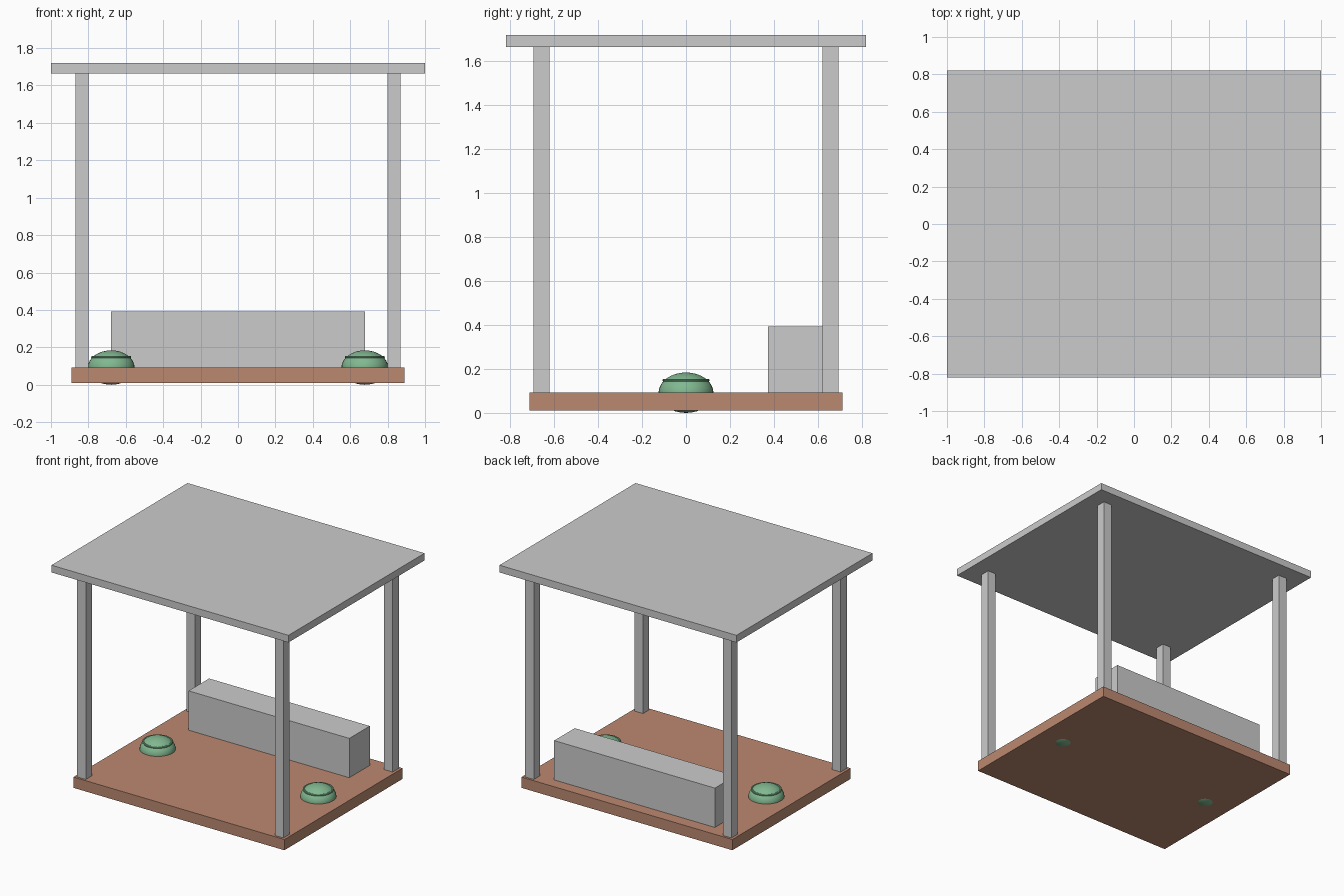
import bpy
from math import radians

if "Cube" in bpy.data.objects:
    bpy.data.objects.remove(bpy.data.objects["Cube"])


def material(name, color):
    m = bpy.data.materials.new(name)
    m.diffuse_color = color
    m.use_nodes = True
    m.node_tree.nodes["Principled BSDF"].inputs["Base Color"].default_value = m.diffuse_color
    return m


def box(name, lo, hi, mat=None):
    center = [(a + b) / 2 for a, b in zip(lo, hi)]
    bpy.ops.mesh.primitive_cube_add(size=1, location=center)
    o = bpy.context.object
    o.name = name
    o.scale = [b - a for a, b in zip(lo, hi)]
    bpy.ops.object.transform_apply(location=False, rotation=False, scale=True)
    if mat:
        o.data.materials.append(mat)
    return o


def smooth(o, name, mat):
    o.name = name
    o.data.materials.append(mat)
    bpy.ops.object.shade_smooth_by_angle(angle=radians(40))


wood = material("deck_brown", (0.50, 0.25, 0.16, 1))
green = material("lantern_green", (0.22, 0.48, 0.28, 1))

# Deck, roof slab and bench
box("deck", (-0.89, -0.712, 0.01), (0.89, 0.712, 0.092), wood)
box("roof", (-1, -0.82, 1.665), (1, 0.82, 1.72))
box("bench", (-0.678, 0.373, 0.092), (0.678, 0.62, 0.392))

# Corner posts
for sx, side in ((-1, "left"), (1, "right")):
    for sy, end in ((-1, "front"), (1, "back")):
        cx, cy = sx * 0.834, sy * 0.658
        box(f"{end}_{side}_post", (cx - 0.036, cy - 0.037, 0.092),
            (cx + 0.036, cy + 0.037, 1.665))

# Round floor lanterns sunk into the deck, each with a thin band
for sx, side in ((-1, "left"), (1, "right")):
    x = sx * 0.678
    bpy.ops.mesh.primitive_uv_sphere_add(segments=32, ring_count=16, radius=1, location=(x, 0, 0.092))
    o = bpy.context.object
    o.scale = (0.125, 0.125, 0.092)
    bpy.ops.object.transform_apply(location=False, rotation=False, scale=True)
    smooth(o, f"{side}_lantern", green)
    bpy.ops.mesh.primitive_torus_add(major_segments=32, minor_segments=8, major_radius=0.1,
                                     minor_radius=0.007, location=(x, 0, 0.148))
    smooth(bpy.context.object, f"{side}_lantern_band", green)
